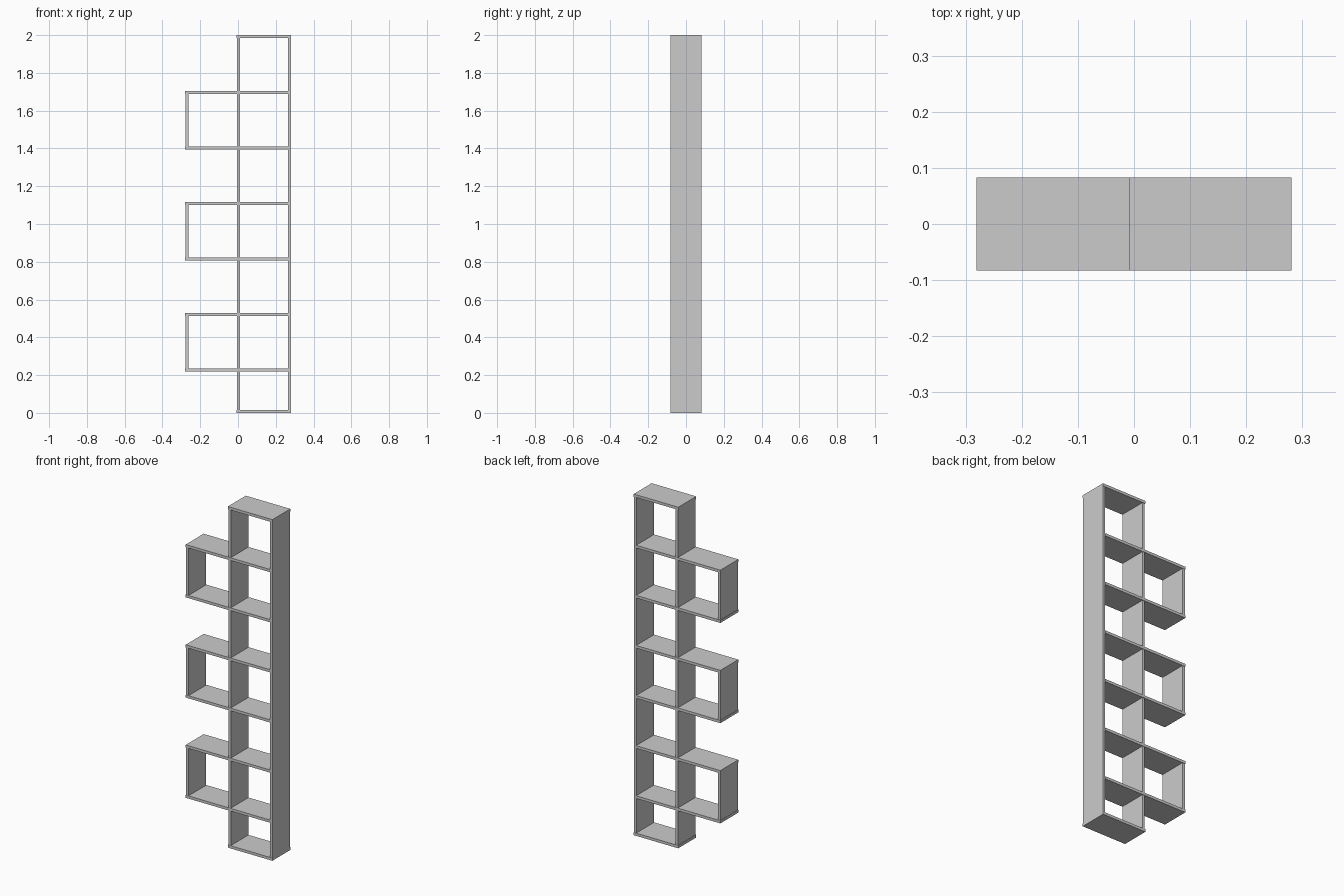
import bpy
import bmesh
from mathutils import Matrix, Vector

if "Cube" in bpy.data.objects:
    bpy.data.objects.remove(bpy.data.objects["Cube"])

# single light grey finish
grey = bpy.data.materials.new("light_grey")
grey.diffuse_color = (0.6, 0.6, 0.6, 1.0)
grey.use_nodes = True
grey.node_tree.nodes["Principled BSDF"].inputs["Base Color"].default_value = grey.diffuse_color


def board(name, x, y, z):
    """Box spanning the given (min, max) ranges."""
    bm = bmesh.new()
    centre = Vector([(r[0] + r[1]) / 2 for r in (x, y, z)])
    size = [r[1] - r[0] for r in (x, y, z)]
    bmesh.ops.create_cube(bm, size=1, matrix=Matrix.Translation(centre) @ Matrix.Diagonal((*size, 1)))
    mesh = bpy.data.meshes.new(name)
    bm.to_mesh(mesh)
    bm.free()
    mesh.materials.append(grey)
    bpy.context.collection.objects.link(bpy.data.objects.new(name, mesh))


W, D, T = 0.281, 0.083, 0.016   # half width, half depth, board thickness
E = 0.002                       # small set-back of the upright panels
DEPTH = (-D, D)
INNER = (-D + E, D - E)
LEVELS = [0.219 + 0.2938 * i for i in range(6)]   # undersides of the shelves

# tall uprights, closed by the top and bottom boards
board("right_upright", (W - T, W), INNER, (T, 2 - T))
board("centre_upright", (-0.007 + E, 0.010), INNER, (T, 2 - T))
board("bottom_board", (-0.008, W), DEPTH, (0, T))
board("top_board", (-0.008, W), DEPTH, (2 - T, 2))

# shelves run across both columns
for i, z in enumerate(LEVELS):
    board(f"shelf_{i + 1}", (-W, W - T), DEPTH, (z, z + T))

# side panels close every second bay on the left
for i in range(0, 6, 2):
    board(f"left_side_panel_{i // 2 + 1}", (-W + E, -W + E + T), INNER, (LEVELS[i] + T, LEVELS[i + 1]))
